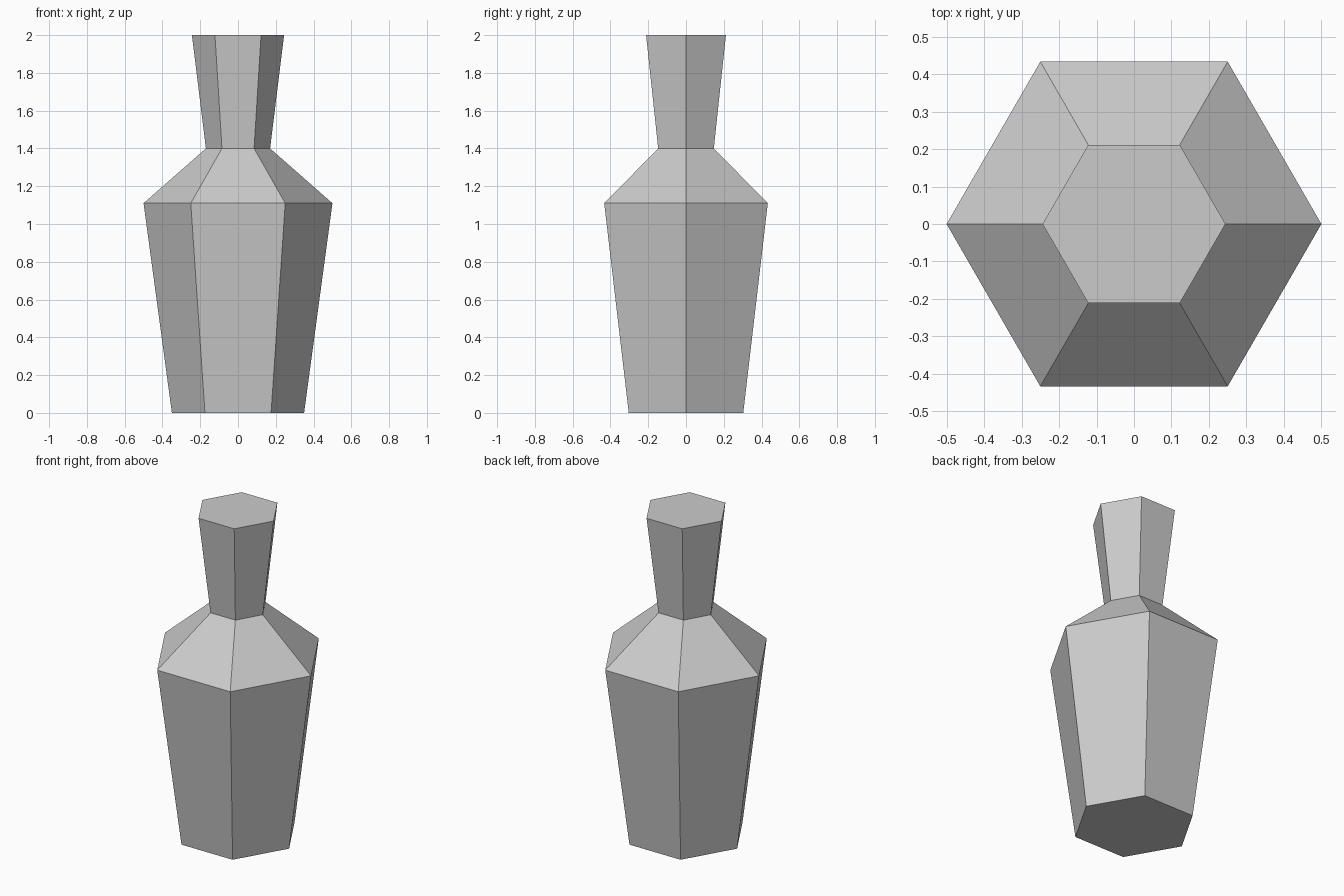
import bpy, bmesh
from math import cos, sin, tau

if "Cube" in bpy.data.objects:
    bpy.data.objects.remove(bpy.data.objects["Cube"])

SIDES = 6
# (radius, height) from foot to rim, corners on the x axis
PROFILE = [(0.35, 0.0), (0.5, 1.11), (0.17, 1.4), (0.244, 2.0)]

bm = bmesh.new()
rings = [[bm.verts.new((r * cos(tau * i / SIDES), r * sin(tau * i / SIDES), z))
          for i in range(SIDES)] for r, z in PROFILE]

# Body, shoulder and flared neck
for low, high in zip(rings, rings[1:]):
    for i in range(SIDES):
        j = (i + 1) % SIDES
        bm.faces.new((low[i], low[j], high[j], high[i]))

# Flat base and top
bm.faces.new(rings[0][::-1])
bm.faces.new(rings[-1])

mesh = bpy.data.meshes.new("vase")
bm.to_mesh(mesh)
bm.free()
bpy.context.collection.objects.link(bpy.data.objects.new("vase", mesh))
